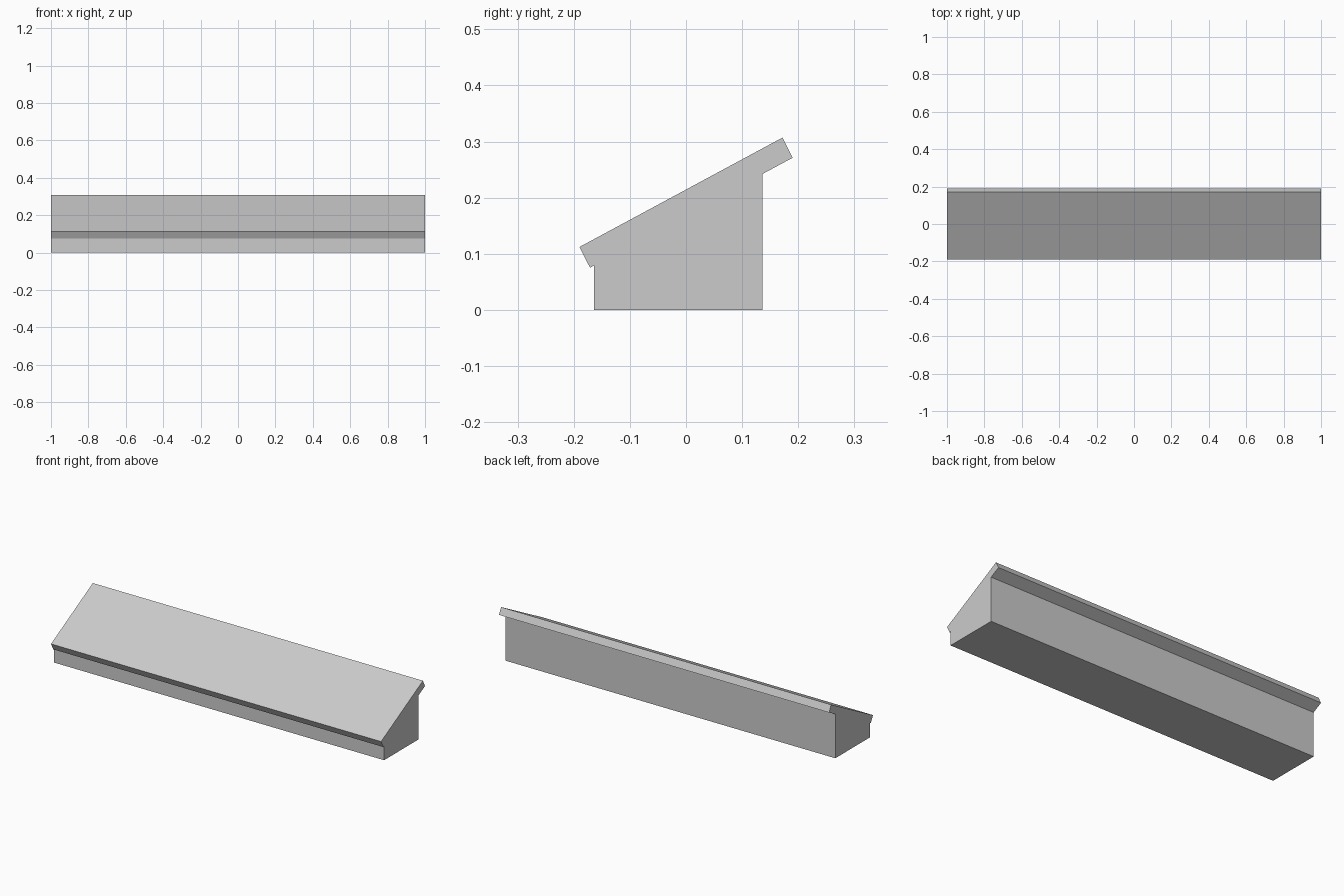
import bpy
import bmesh

cube = bpy.data.objects.get("Cube")
if cube:
    bpy.data.objects.remove(cube, do_unlink=True)

# Single flat grey
grey = bpy.data.materials.new("light_grey")
grey.use_nodes = True
colour = (0.6, 0.6, 0.6, 1.0)
grey.diffuse_color = colour
grey.node_tree.nodes["Principled BSDF"].inputs["Base Color"].default_value = colour


def extrude_profile(name, profile, length):
    """Extrude a (y, z) outline along x, centred on x = 0."""
    bm = bmesh.new()
    face = bm.faces.new([bm.verts.new((-length / 2, y, z)) for y, z in profile])
    result = bmesh.ops.extrude_face_region(bm, geom=[face])
    moved = [v for v in result["geom"] if isinstance(v, bmesh.types.BMVert)]
    bmesh.ops.translate(bm, verts=moved, vec=(length, 0, 0))
    bmesh.ops.recalc_face_normals(bm, faces=bm.faces)
    mesh = bpy.data.meshes.new(name)
    bm.to_mesh(mesh)
    bm.free()
    mesh.materials.append(grey)
    obj = bpy.data.objects.new(name, mesh)
    bpy.context.collection.objects.link(obj)
    return obj


# Wall block and its sloping, overhanging cap share one continuous outline
extrude_profile("wall_with_sloped_cap", [
    (-0.164, 0.0), (0.136, 0.0),        # base
    (0.136, 0.242),                     # back wall
    (0.19, 0.271), (0.172, 0.307),      # rear overhang
    (-0.19, 0.112), (-0.171, 0.075),    # front overhang
    (-0.164, 0.079),                    # front wall
], 2.0)
